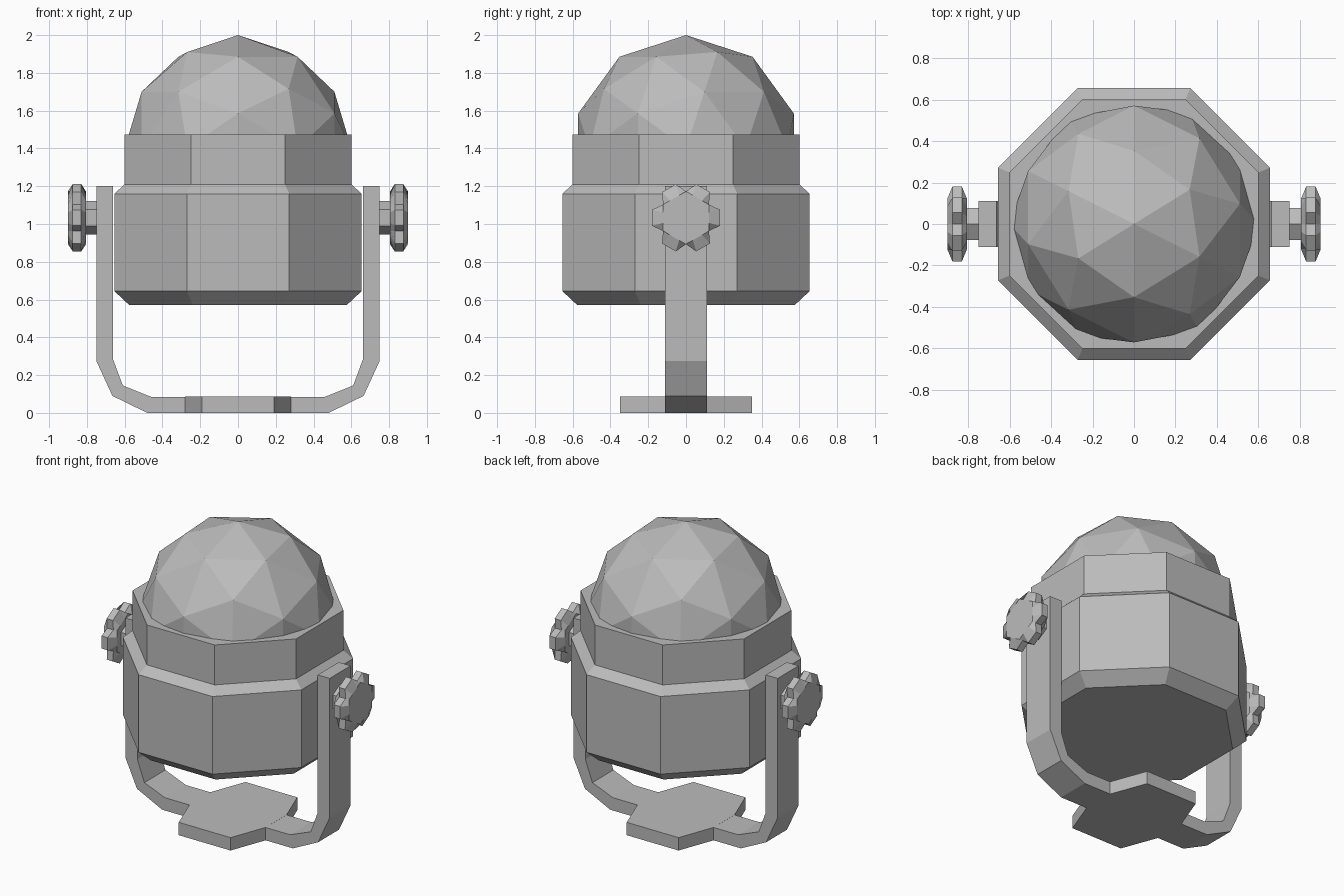
import bpy, bmesh
from math import sin, cos, tan, radians, pi
from mathutils import Vector, Matrix

cube = bpy.data.objects.get("Cube")
if cube:
    bpy.data.objects.remove(cube)

grey = bpy.data.materials.new("grey")
grey.use_nodes = True
COLOR = (0.5, 0.5, 0.5, 1)
grey.diffuse_color = COLOR
grey.node_tree.nodes["Principled BSDF"].inputs["Base Color"].default_value = COLOR


def finish(bm, name):
    bmesh.ops.recalc_face_normals(bm, faces=bm.faces)
    mesh = bpy.data.meshes.new(name)
    bm.to_mesh(mesh)
    bm.free()
    mesh.materials.append(grey)
    ob = bpy.data.objects.new(name, mesh)
    bpy.context.collection.objects.link(ob)
    return ob


def loft(name, rings):
    """Skin equal-length rings of points and cap both ends."""
    bm = bmesh.new()
    rows = [[bm.verts.new(p) for p in ring] for ring in rings]
    n = len(rows[0])
    for a, b in zip(rows, rows[1:]):
        for i in range(n):
            j = (i + 1) % n
            bm.faces.new((a[i], a[j], b[j], b[i]))
    bm.faces.new(rows[0])
    bm.faces.new(rows[-1])
    return finish(bm, name)


# Octagonal housing: (distance to flat side, height)
def octagon(apothem, z):
    r = apothem / cos(pi / 8)
    return [(r * cos(a), r * sin(a), z) for a in (pi / 8 + k * pi / 4 for k in range(8))]


profile = [(0.575, 0.57), (0.655, 0.645), (0.655, 1.16), (0.6, 1.21), (0.6, 1.475)]
loft("housing", [octagon(a, z) for a, z in profile])

# Faceted dome, turned so that an edge midpoint is at the top
bm = bmesh.new()
bmesh.ops.create_icosphere(bm, subdivisions=2, radius=0.6)
top = next(v for v in bm.verts if len(v.link_edges) == 6)
near = next(e.other_vert(top) for e in top.link_edges
            if len(e.other_vert(top).link_edges) == 5)
zax = top.co.normalized()
xax = (near.co - zax * near.co.dot(zax)).normalized()
turn = Matrix((xax, zax.cross(xax), zax)).to_4x4()
bm.transform(Matrix.Translation((0, 0, 1.4)) @ Matrix.Rotation(radians(31.7), 4, "Z") @ turn)
bmesh.ops.bisect_plane(bm, geom=bm.verts[:] + bm.edges[:] + bm.faces[:],
                       plane_co=(0, 0, 1.42), plane_no=(0, 0, 1), clear_inner=True)
finish(bm, "dome")

# U-shaped bracket strap
outer = [(0.75, 1.2), (0.75, 0.275), (0.665, 0.09), (0.48, 0)]
inner = [(0.46, 0.085), (0.61, 0.145), (0.662, 0.285), (0.662, 1.2)]
left = [(-x, z) for x, z in outer]
left_inner = [(-x, z) for x, z in inner]
outline = outer + left[::-1] + left_inner[::-1] + inner
loft("bracket", [[(x, y, z) for x, z in outline] for y in (-0.11, 0.11)])

# Base plate in the middle of the bracket
corner = [(0.28, 0.11), (0.19, 0.35)]
half = corner + [(-x, y) for x, y in corner[::-1]]
plate = half + [(-x, -y) for x, y in half]
loft("base_plate", [[(x, y, z) for x, y in plate] for z in (0, 0.0855)])


# Six-lobed clamp knobs on hexagonal shafts
def lobes(x, edge, spread=13, notch=0.14):
    ring = []
    for k in range(6):
        for angle, r in ((-spread, edge), (spread, edge), (30, notch)):
            a = radians(60 * k + angle)
            ring.append((x, r * cos(a), 1.033 + r * sin(a)))
    return ring


flat = 0.14 * cos(pi / 6) / cos(radians(13))
for side, label in ((1, "left"), (-1, "right")):
    loft(label + "_knob", [lobes(side * x, r) for x, r in
                           ((0.805, flat), (0.83, 0.186), (0.875, 0.186), (0.9, flat))])
    loft(label + "_shaft", [[(side * x, 0.088 * sin(k * pi / 3), 1.033 + 0.088 * cos(k * pi / 3))
                             for k in range(6)] for x in (0.74, 0.81)])
